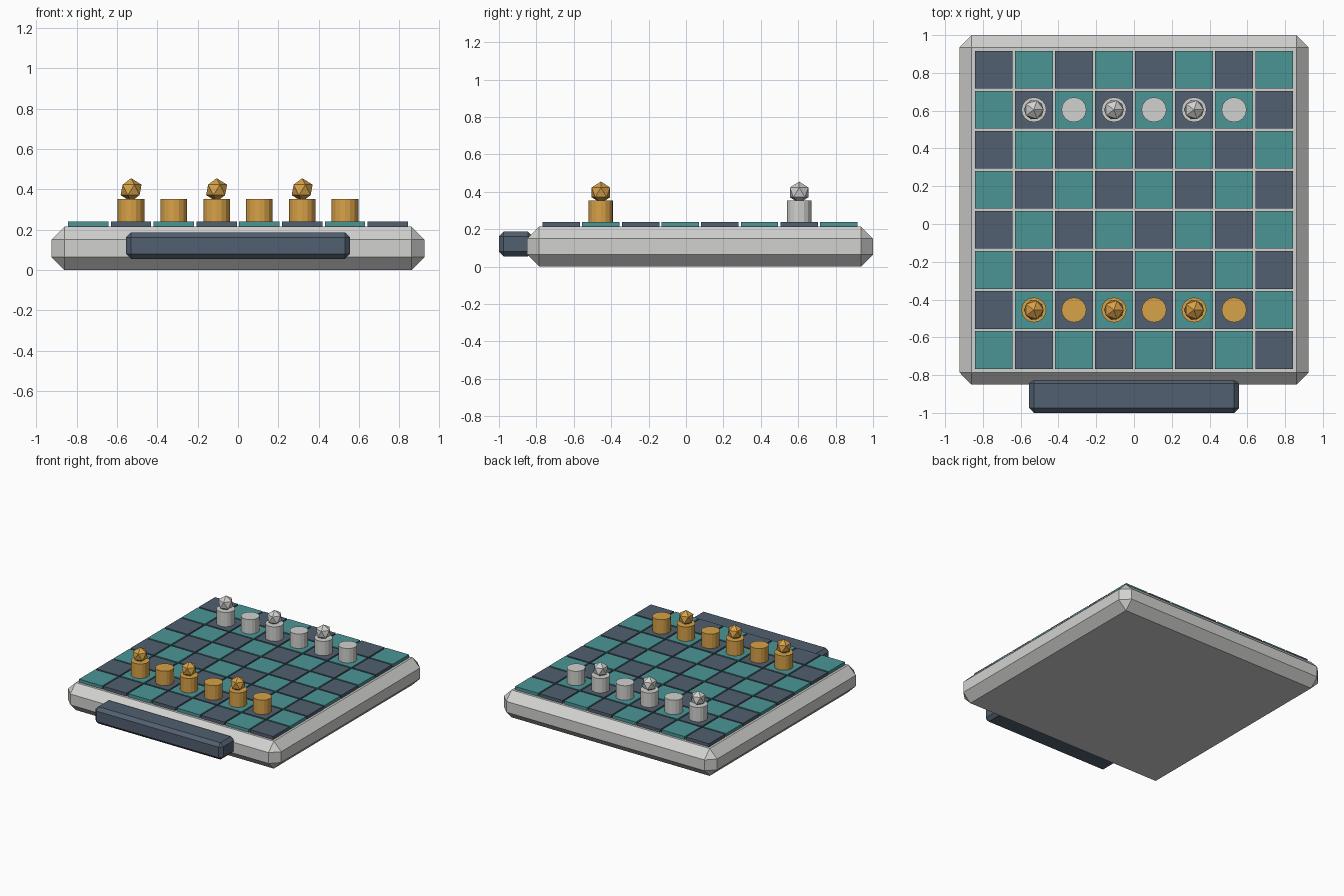
import bpy
import bmesh
from mathutils import Matrix

cube = bpy.data.objects.get("Cube")
if cube:
    bpy.data.objects.remove(cube, do_unlink=True)


def material(name, rgb):
    m = bpy.data.materials.new(name)
    m.use_nodes = True
    m.diffuse_color = (*rgb, 1)
    m.node_tree.nodes["Principled BSDF"].inputs["Base Color"].default_value = (*rgb, 1)
    return m


GREY = material("light_grey", (0.64, 0.64, 0.63))
SLATE = material("dark_slate", (0.083, 0.115, 0.16))
TEAL = material("teal", (0.07, 0.30, 0.30))
GOLD = material("gold", (0.68, 0.36, 0.065))


def add_object(name, bm, mat):
    mesh = bpy.data.meshes.new(name)
    bm.to_mesh(mesh)
    bm.free()
    mesh.materials.append(mat)
    obj = bpy.data.objects.new(name, mesh)
    bpy.context.collection.objects.link(obj)
    return obj


def box(name, low, high, mat, bevel=0):
    size = [h - l for l, h in zip(low, high)]
    centre = [(h + l) / 2 for l, h in zip(low, high)]
    bm = bmesh.new()
    bmesh.ops.create_cube(bm, size=1, matrix=Matrix.Translation(centre) @ Matrix.Diagonal((*size, 1)))
    if bevel:
        bmesh.ops.bevel(bm, geom=bm.edges[:], offset=bevel, segments=1,
                        profile=0.5, affect='EDGES')
    return add_object(name, bm, mat)


BASE_TOP, TILE_TOP, PIECE_TOP = 0.215, 0.24, 0.353
PITCH, TILE, MID_Y = 0.212, 0.2, 0.075


def square_centre(col, row):
    return (col - 3.5) * PITCH, (row - 3.5) * PITCH + MID_Y


# Chamfered board base and front handle
box("board_base", (-0.925, -0.85, 0), (0.925, 1, BASE_TOP), GREY, 0.065)
box("front_handle", (-0.555, -1, 0.055), (0.555, -0.82, 0.187), SLATE, 0.025)

# Raised checker tiles
for row in range(8):
    for col in range(8):
        x, y = square_centre(col, row)
        h = TILE / 2
        box(f"tile_{row}_{col}", (x - h, y - h, BASE_TOP - 0.002), (x + h, y + h, TILE_TOP),
            SLATE if (row + col) % 2 else TEAL)


# Playing pieces: drums, every other one with a faceted head
def piece(side, col, row, mat):
    x, y = square_centre(col, row)
    bm = bmesh.new()
    bmesh.ops.create_cone(bm, cap_ends=True, segments=16, radius1=0.066, radius2=0.066,
                          depth=PIECE_TOP - TILE_TOP,
                          matrix=Matrix.Translation((x, y, (PIECE_TOP + TILE_TOP) / 2)))
    add_object(f"{side}_piece_{col}", bm, mat)
    if col % 2:
        bm = bmesh.new()
        bmesh.ops.create_icosphere(bm, subdivisions=1, radius=0.058,
                                   matrix=Matrix.Translation((x, y, 0.397)))
        add_object(f"{side}_piece_head_{col}", bm, mat)


for col in range(1, 7):
    piece("front", col, 1, GOLD)
    piece("back", col, 6, GREY)
